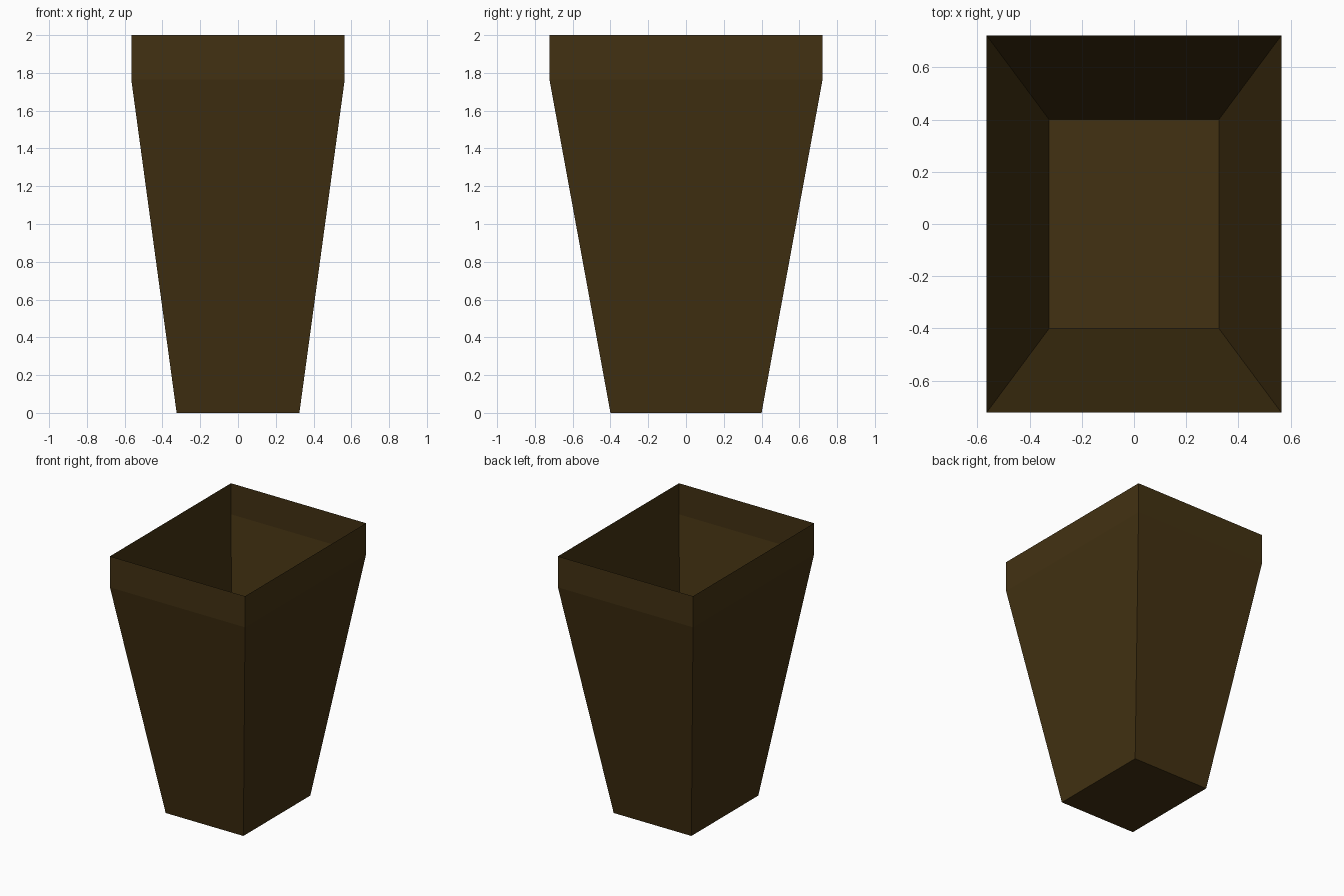
import bpy, bmesh

if "Cube" in bpy.data.objects:
    bpy.data.objects.remove(bpy.data.objects["Cube"])

# Single brown colour
brown = bpy.data.materials.new("dark_brown")
brown.diffuse_color = (0.055, 0.031, 0.006, 1)
brown.use_nodes = True
brown.node_tree.nodes["Principled BSDF"].inputs["Base Color"].default_value = brown.diffuse_color

# Open bin: thin rectangular shell, (half x, half y, z) for each ring
RINGS = [(0.325, 0.40, 0.0), (0.565, 0.723, 1.765), (0.565, 0.723, 2.0)]

bm = bmesh.new()
loops = [[bm.verts.new((sx * hx, sy * hy, z))
          for sx, sy in ((-1, -1), (1, -1), (1, 1), (-1, 1))]
         for hx, hy, z in RINGS]

# Floor
bm.faces.new(loops[0][::-1])

# Tapered walls and upright rim band
for low, high in zip(loops, loops[1:]):
    for i in range(4):
        j = (i + 1) % 4
        bm.faces.new((low[i], low[j], high[j], high[i]))

mesh = bpy.data.meshes.new("bin_shell")
bm.to_mesh(mesh)
bm.free()
mesh.materials.append(brown)
bpy.context.collection.objects.link(bpy.data.objects.new("bin_shell", mesh))
